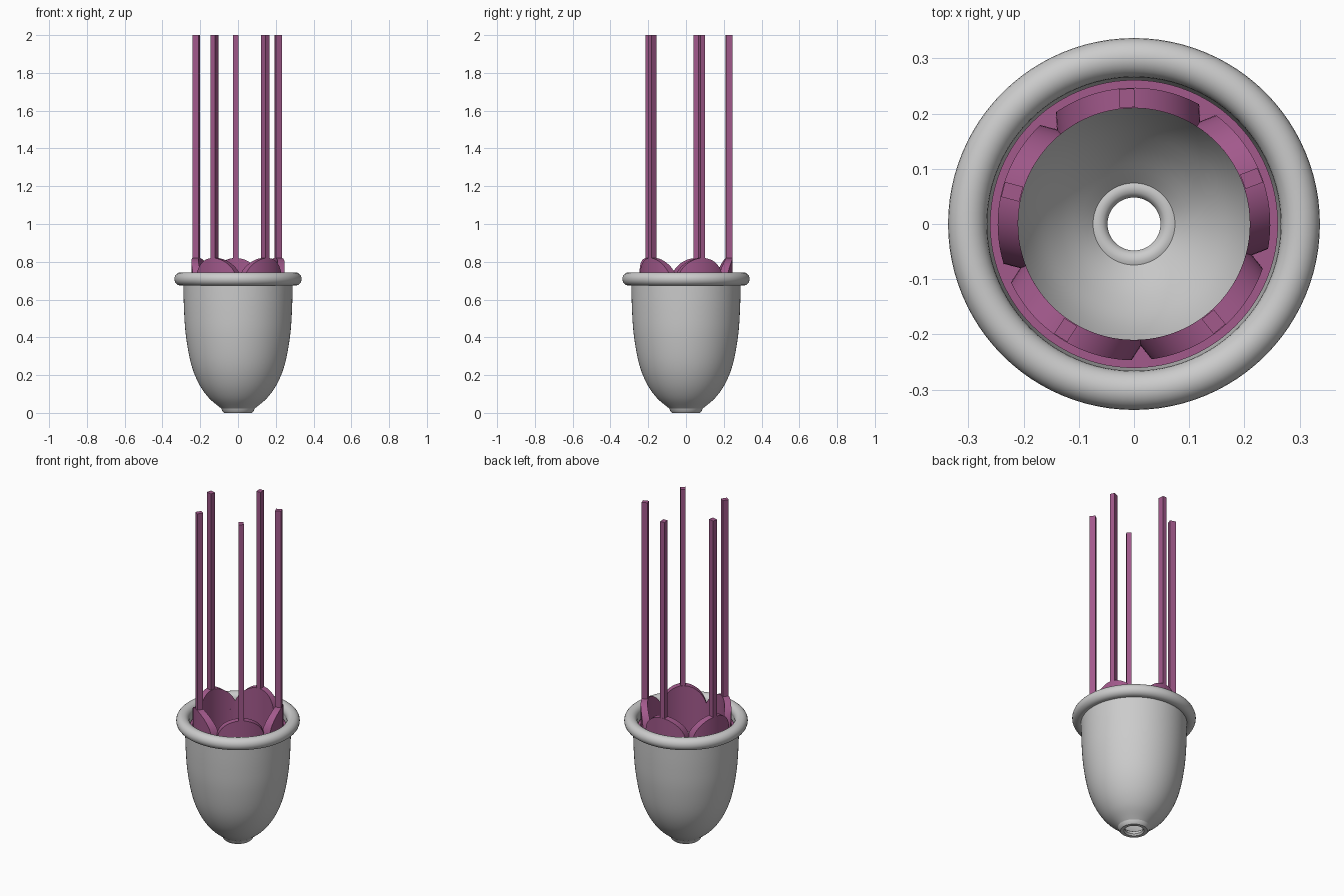
import bpy, bmesh
from math import sin, cos, pi, sqrt, radians
from mathutils import Vector, Matrix

if "Cube" in bpy.data.objects:
    bpy.data.objects.remove(bpy.data.objects["Cube"])

purple = bpy.data.materials.new("purple")
purple.diffuse_color = (0.36, 0.10, 0.26, 1)
purple.use_nodes = True
purple.node_tree.nodes["Principled BSDF"].inputs["Base Color"].default_value = purple.diffuse_color


def finish(name, bm, mat=None, angle=35):
    bmesh.ops.recalc_face_normals(bm, faces=bm.faces)
    me = bpy.data.meshes.new(name)
    bm.to_mesh(me)
    bm.free()
    ob = bpy.data.objects.new(name, me)
    bpy.context.collection.objects.link(ob)
    if mat:
        me.materials.append(mat)
    bpy.context.view_layer.objects.active = ob
    ob.select_set(True)
    bpy.ops.object.shade_smooth_by_angle(angle=radians(angle))
    ob.select_set(False)
    return ob


def lathe(name, profile, mat=None, seg=96):
    """Revolve a closed (radius, z) loop around z."""
    bm = bmesh.new()
    rings = [[bm.verts.new((r * cos(2 * pi * i / seg), r * sin(2 * pi * i / seg), z))
              for r, z in profile] for i in range(seg)]
    n = len(profile)
    for i in range(seg):
        a, b = rings[i], rings[(i + 1) % seg]
        for j in range(n):
            k = (j + 1) % n
            bm.faces.new((a[j], b[j], b[k], a[k]))
    return finish(name, bm, mat)


def spline(pts, steps=5):
    """Catmull-Rom curve through the points."""
    p = [Vector(q) for q in pts]
    p = [2 * p[0] - p[1]] + p + [2 * p[-1] - p[-2]]
    out = []
    for i in range(1, len(p) - 2):
        a, b, c, d = p[i - 1:i + 3]
        for s in range(steps):
            t = s / steps
            out.append(0.5 * (2 * b + (c - a) * t + (2 * a - 5 * b + 4 * c - d) * t * t
                              + (3 * b - a - 3 * c + d) * t ** 3))
    return out + [p[-2]]


def circle(r, z, rad, n=24):
    return [(r + rad * cos(2 * pi * i / n), z + rad * sin(2 * pi * i / n)) for i in range(n)]


# Cup wall: outer curve up, inner curve down
outer = spline([(0.085, 0.02), (0.155, 0.08), (0.21, 0.16), (0.25, 0.265),
                (0.276, 0.41), (0.286, 0.55), (0.29, 0.71)])
inner = spline([(0.07, 0.025), (0.135, 0.092), (0.187, 0.17), (0.226, 0.275),
                (0.252, 0.41), (0.262, 0.55), (0.268, 0.71)])
lathe("cup_body", [tuple(v) for v in outer + inner[::-1]])

# Rolled rim and the bead round the drain hole
lathe("cup_rim", circle(0.3015, 0.709, 0.0355))
lathe("drain_bead", [(0.048, 0.009), (0.055, 0.0), (0.074, 0.0), (0.082, 0.008),
                     (0.088, 0.022), (0.077, 0.028), (0.068, 0.032), (0.057, 0.03),
                     (0.05, 0.023), (0.048, 0.016)])

# Liner ring seated inside the cup
R_IN, R_OUT = 0.21, 0.247
lathe("liner_ring", [(R_IN, 0.54), (0.261, 0.54), (0.261, 0.68), (R_IN, 0.68)], purple)


# Round petal: a disc cut from a curved shell
def petal(name, turn, rad=0.13, zc=0.69, cols=24):
    bm = bmesh.new()
    strip = []
    for i in range(cols + 1):
        t = pi * i / cols
        x, h = -rad * cos(t), rad * sin(t)
        ys = (sqrt(R_IN ** 2 - x * x), sqrt(R_OUT ** 2 - x * x))
        strip.append([bm.verts.new((x, y, zc + s)) for y, s in
                      ((ys[0], -h), (ys[1], -h), (ys[1], h), (ys[0], h))])
    for a, b in zip(strip, strip[1:]):
        for j in range(4):
            k = (j + 1) % 4
            bm.faces.new((a[j], b[j], b[k], a[k]))
    bmesh.ops.remove_doubles(bm, verts=bm.verts, dist=1e-5)
    bmesh.ops.rotate(bm, verts=bm.verts, matrix=Matrix.Rotation(turn, 3, 'Z'))
    finish(name, bm, purple)


# Long square rod standing on a petal
def rod(name, turn):
    bm = bmesh.new()
    bmesh.ops.create_cube(bm, size=1)
    bmesh.ops.scale(bm, verts=bm.verts, vec=(0.028, 0.034, 1.3))
    bmesh.ops.translate(bm, verts=bm.verts, vec=(0, 0.2285, 1.35))
    bmesh.ops.rotate(bm, verts=bm.verts, matrix=Matrix.Rotation(turn, 3, 'Z'))
    finish(name, bm, purple)


for i in range(5):
    turn = radians(3.2 + 72 * i)
    petal(f"petal_{i + 1}", turn)
    rod(f"rod_{i + 1}", turn)
